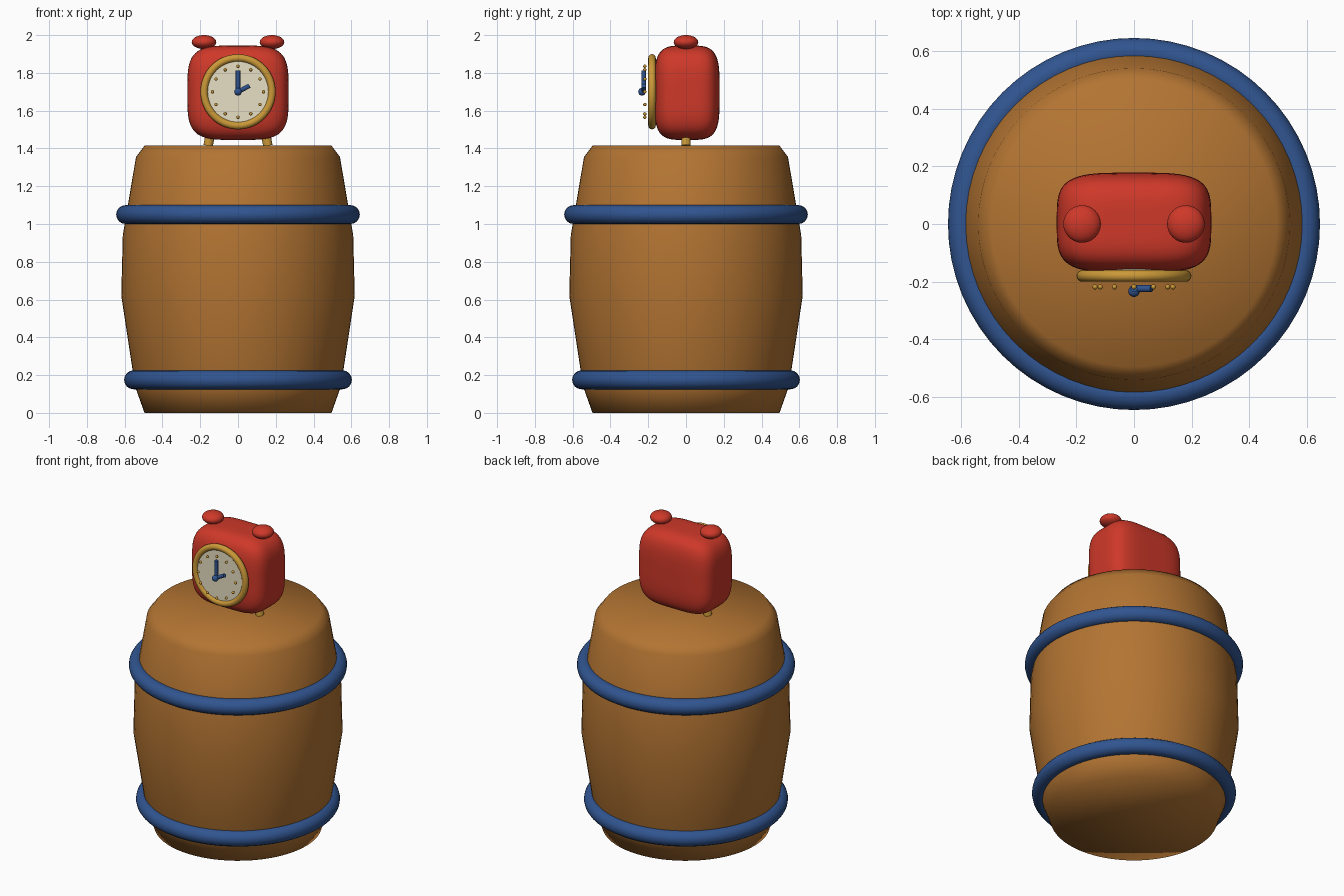
import bpy, bmesh, math
from mathutils import Vector, Matrix

if "Cube" in bpy.data.objects:
    bpy.data.objects.remove(bpy.data.objects["Cube"])


def mat(name, r, g, b):
    m = bpy.data.materials.new(name)
    m.diffuse_color = (r, g, b, 1)
    m.use_nodes = True
    m.node_tree.nodes["Principled BSDF"].inputs["Base Color"].default_value = m.diffuse_color
    return m


WOOD = mat("wood brown", 0.45, 0.175, 0.032)
BLUE = mat("blue", 0.03, 0.09, 0.28)
RED = mat("red", 0.62, 0.04, 0.022)
GOLD = mat("gold", 0.60, 0.32, 0.04)
CREAM = mat("cream", 0.80, 0.74, 0.55)


def finish(bm, name, material, sharp=None):
    bmesh.ops.recalc_face_normals(bm, faces=bm.faces[:])
    me = bpy.data.meshes.new(name)
    bm.to_mesh(me)
    bm.free()
    me.materials.append(material)
    ob = bpy.data.objects.new(name, me)
    bpy.context.collection.objects.link(ob)
    bpy.ops.object.select_all(action='DESELECT')
    ob.select_set(True)
    bpy.context.view_layer.objects.active = ob
    if sharp:
        bpy.ops.object.shade_smooth_by_angle(angle=math.radians(sharp))
    else:
        bpy.ops.object.shade_smooth()
    return ob


def lathe(name, profile, material, steps=64, closed=False, matrix=Matrix()):
    """Spin an (r, z) profile round the z axis."""
    bm = bmesh.new()
    vs = [bm.verts.new((r, 0, z)) for r, z in profile]
    es = [bm.edges.new(p) for p in zip(vs, vs[1:])]
    if closed:
        es.append(bm.edges.new((vs[-1], vs[0])))
    bmesh.ops.spin(bm, geom=vs + es, cent=(0, 0, 0), axis=(0, 0, 1),
                   angle=math.tau, steps=steps)
    bmesh.ops.remove_doubles(bm, verts=bm.verts[:], dist=1e-5)
    bm.transform(matrix)
    return finish(bm, name, material)


def ring(name, major, minor, material, matrix):
    circle = [(major + minor * math.cos(a), minor * math.sin(a))
              for a in (i * math.tau / 16 for i in range(16))]
    return lathe(name, circle, material, closed=True, matrix=matrix)


def ball(name, centre, radii, material, seg=32):
    bm = bmesh.new()
    bmesh.ops.create_uvsphere(bm, u_segments=seg, v_segments=seg // 2, radius=1)
    bm.transform(Matrix.Translation(centre) @ Matrix.Diagonal((*radii, 1)))
    return finish(bm, name, material)


def rod(name, a, b, radius, material, seg=16):
    a, b = Vector(a), Vector(b)
    bm = bmesh.new()
    bmesh.ops.create_cone(bm, cap_ends=True, segments=seg, radius1=radius,
                          radius2=radius, depth=(b - a).length)
    turn = (b - a).to_track_quat('Z', 'Y').to_matrix().to_4x4()
    bm.transform(Matrix.Translation((a + b) / 2) @ turn)
    return finish(bm, name, material, sharp=40)


# Barrel and its two hoops
lathe("barrel", [(0, 0), (0.495, 0), (0.545, 0.14), (0.618, 0.62), (0.61, 0.94),
                 (0.54, 1.355), (0.495, 1.415), (0, 1.415)], WOOD)
ring("lower_hoop", 0.553, 0.05, BLUE, Matrix.Translation((0, 0, 0.175)))
ring("upper_hoop", 0.595, 0.05, BLUE, Matrix.Translation((0, 0, 1.05)))

# Clock body: a cube swollen into a soft rounded box
bm = bmesh.new()
bmesh.ops.create_cube(bm, size=2)
bmesh.ops.subdivide_edges(bm, edges=bm.edges[:], cuts=19, use_grid_fill=True)
for v in bm.verts:
    v.co /= sum(abs(c) ** 4 for c in v.co) ** 0.25
bm.transform(Matrix.Translation((0, 0.005, 1.695)) @ Matrix.Diagonal((0.268, 0.173, 0.25, 1)))
finish(bm, "clock_body", RED)

# Bells and feet
for side, s in (("left", -1), ("right", 1)):
    ball(side + "_bell", (s * 0.18, 0, 1.963), (0.065, 0.065, 0.037), RED)
    rod(side + "_foot", (s * 0.158, 0, 1.415), (s * 0.142, 0, 1.50), 0.025, GOLD)

# Dial with rim
CZ = 1.70
ring("dial_rim", 0.179, 0.02, GOLD,
     Matrix.Translation((0, -0.18, CZ)) @ Matrix.Rotation(math.pi / 2, 4, 'X'))
rod("dial", (0, -0.14, CZ), (0, -0.187, CZ), 0.172, CREAM, seg=64)

# Hour dots
for i in range(12):
    a = i * math.tau / 12
    ball(f"hour_dot_{i + 1}", (0.135 * math.sin(a), -0.218, CZ + 0.135 * math.cos(a)),
         (0.009,) * 3, GOLD, seg=12)

# Hands and hub
rod("minute_hand", (0, -0.224, CZ), (0, -0.224, CZ + 0.112), 0.012, BLUE)
rod("hour_hand", (0, -0.224, CZ), (0.061, -0.224, CZ + 0.032), 0.012, BLUE)
ball("hub", (0, -0.233, CZ), (0.02,) * 3, BLUE, seg=20)
